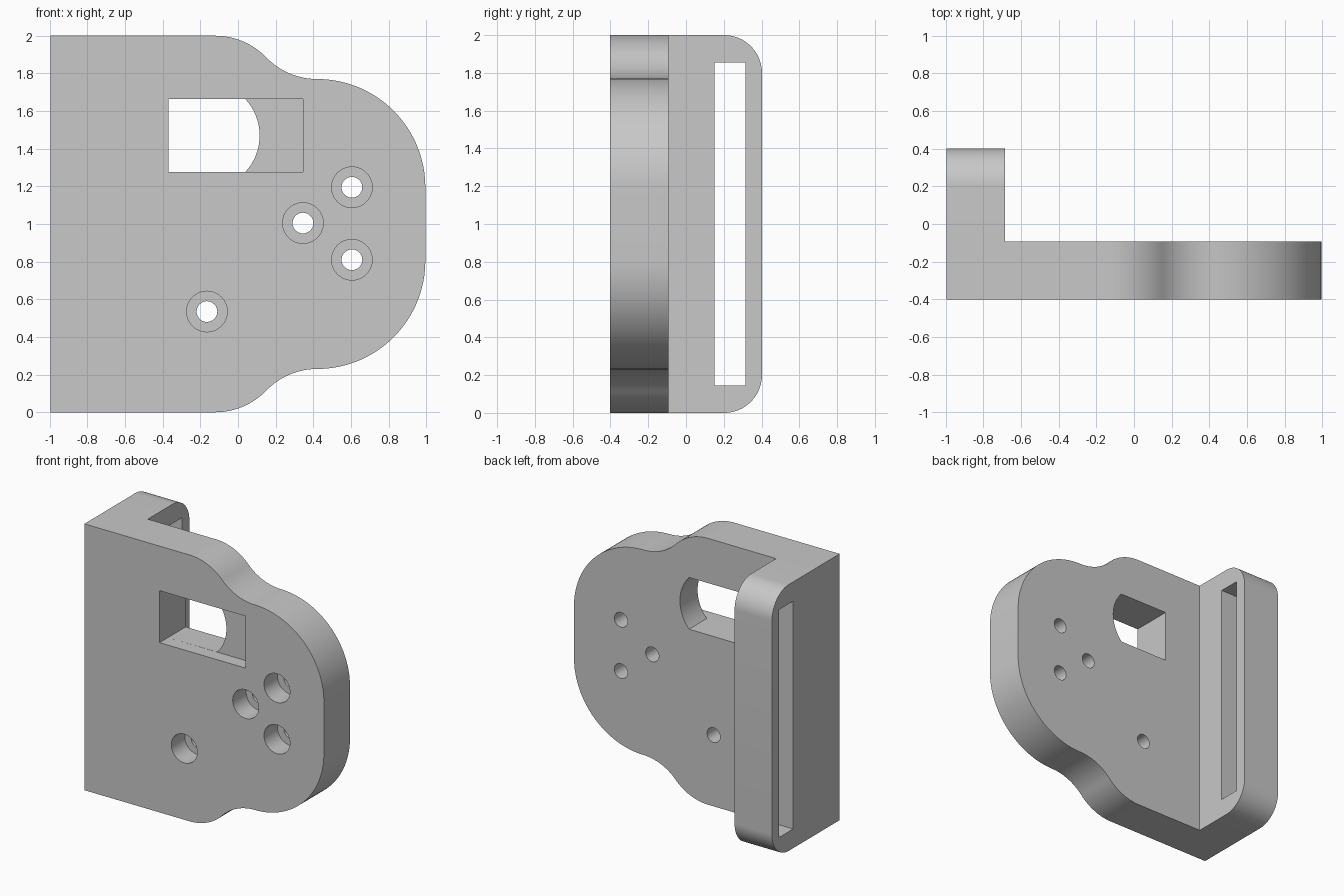
import bpy
import bmesh
from math import sin, cos, radians, atan2, hypot

cube = bpy.data.objects.get("Cube")
if cube:
    bpy.data.objects.remove(cube)

# Overall sizes
X, Y, H = 0.995, 0.402, 2.0
WALL = 0.31
FRONT, BACK = -Y, -Y + WALL

grey = bpy.data.materials.new("light grey")
grey.use_nodes = True
colour = (0.58, 0.58, 0.58, 1)
grey.diffuse_color = colour
grey.node_tree.nodes["Principled BSDF"].inputs["Base Color"].default_value = colour


def arc(cx, cz, r, start, end, n=16):
    """Points along an arc, angles in degrees."""
    angles = [radians(start + (end - start) * i / n) for i in range(n + 1)]
    return [(cx + r * cos(a), cz + r * sin(a)) for a in angles]


def mirrored(upper):
    """Close an upper half outline with its reflection about mid height."""
    return upper + [(u, H - z) for u, z in reversed(upper)]


def rect(u0, u1, z0, z1):
    return [(u0, z1), (u1, z1), (u1, z0), (u0, z0)]


def prism(name, outline, axis, start, end):
    """Extrude an outline (u, z) along the x or y axis."""
    bm = bmesh.new()
    place = (lambda u, z, d: (d, u, z)) if axis == "x" else (lambda u, z, d: (u, d, z))
    face = bm.faces.new([bm.verts.new(place(u, z, start)) for u, z in outline])
    grown = bmesh.ops.extrude_face_region(bm, geom=[face])["geom"]
    shift = place(0, 0, end - start)
    bmesh.ops.translate(bm, vec=shift, verts=[v for v in grown if isinstance(v, bmesh.types.BMVert)])
    bmesh.ops.recalc_face_normals(bm, faces=bm.faces)
    mesh = bpy.data.meshes.new(name)
    bm.to_mesh(mesh)
    bm.free()
    mesh.materials.append(grey)
    obj = bpy.data.objects.new(name, mesh)
    bpy.context.collection.objects.link(obj)
    return obj


def combine(body, tool, operation):
    """Apply a boolean and discard the tool."""
    tool.hide_render = True
    mod = body.modifiers.new(tool.name, "BOOLEAN")
    mod.object, mod.operation, mod.solver = tool, operation, "EXACT"
    bpy.context.view_layer.objects.active = body
    bpy.ops.object.modifier_apply(modifier=mod.name)
    bpy.data.objects.remove(tool)


# Face plate: shoulder, S-curve and large rounded nose
x0, x1, nose_z, nose_r = -0.12, 0.42, 1.195, 0.575
drop = H - nose_z - nose_r
half = 2 * atan2(drop, x1 - x0)
bend = half * 180 / radians(180)
s_r = (x1 - x0) / 2 / sin(half)
upper = [(-X, H)]
upper += arc(x0, H - s_r, s_r, 90, 90 - bend)
upper += arc(x1, nose_z + nose_r + s_r, s_r, 270 - bend, 270)[1:]
upper += arc(x1, nose_z, nose_r, 90, 0, 32)[1:]
bracket = prism("bracket", mirrored(upper), "y", FRONT, BACK)

# Side flange with rounded rear corners
corner = 0.2
flange_outline = mirrored([(FRONT, H)] + arc(Y - corner, H - corner, corner, 90, 0))
flange = prism("side_flange", flange_outline, "x", -X, -X + WALL)
combine(bracket, flange, "UNION")

# Long strap slot through the flange
slot = prism("strap_slot", rect(0.15, 0.315, 0.145, 1.855), "x", -1.2, -0.5)
combine(bracket, slot, "DIFFERENCE")

# Window: shallow front pocket, then a through opening with a bowed end
left, right, low, high = -0.37, 0.345, 1.275, 1.665
pocket = prism("window_pocket", rect(left, right, low, high), "y", FRONT - 0.1, FRONT + 0.1)
combine(bracket, pocket, "DIFFERENCE")
bow_r = 0.285
bow = atan2((high - low) / 2, hypot(bow_r, 0) - 0.075) / radians(1)
opening = [(left, low)] + arc(-0.17, (low + high) / 2, bow_r, -bow, bow) + [(left, high)]
opening = [(u, min(max(z, low), high)) for u, z in opening]
through = prism("window_opening", opening, "y", FRONT - 0.1, BACK + 0.1)
combine(bracket, through, "DIFFERENCE")

# Counterbored screw holes
for cx, cz in [(0.605, 1.195), (0.345, 1.005), (0.605, 0.81), (-0.165, 0.535)]:
    for name, r, end in [("counterbore", 0.108, FRONT + 0.16), ("screw_hole", 0.055, BACK + 0.1)]:
        circle = arc(cx, cz, r, 0, 360, 40)[:-1]
        combine(bracket, prism(name, circle, "y", FRONT - 0.1, end), "DIFFERENCE")

# Smooth curved walls, crisp edges
bpy.ops.object.select_all(action="DESELECT")
bracket.select_set(True)
bpy.context.view_layer.objects.active = bracket
bpy.ops.object.shade_smooth_by_angle(angle=radians(30))
